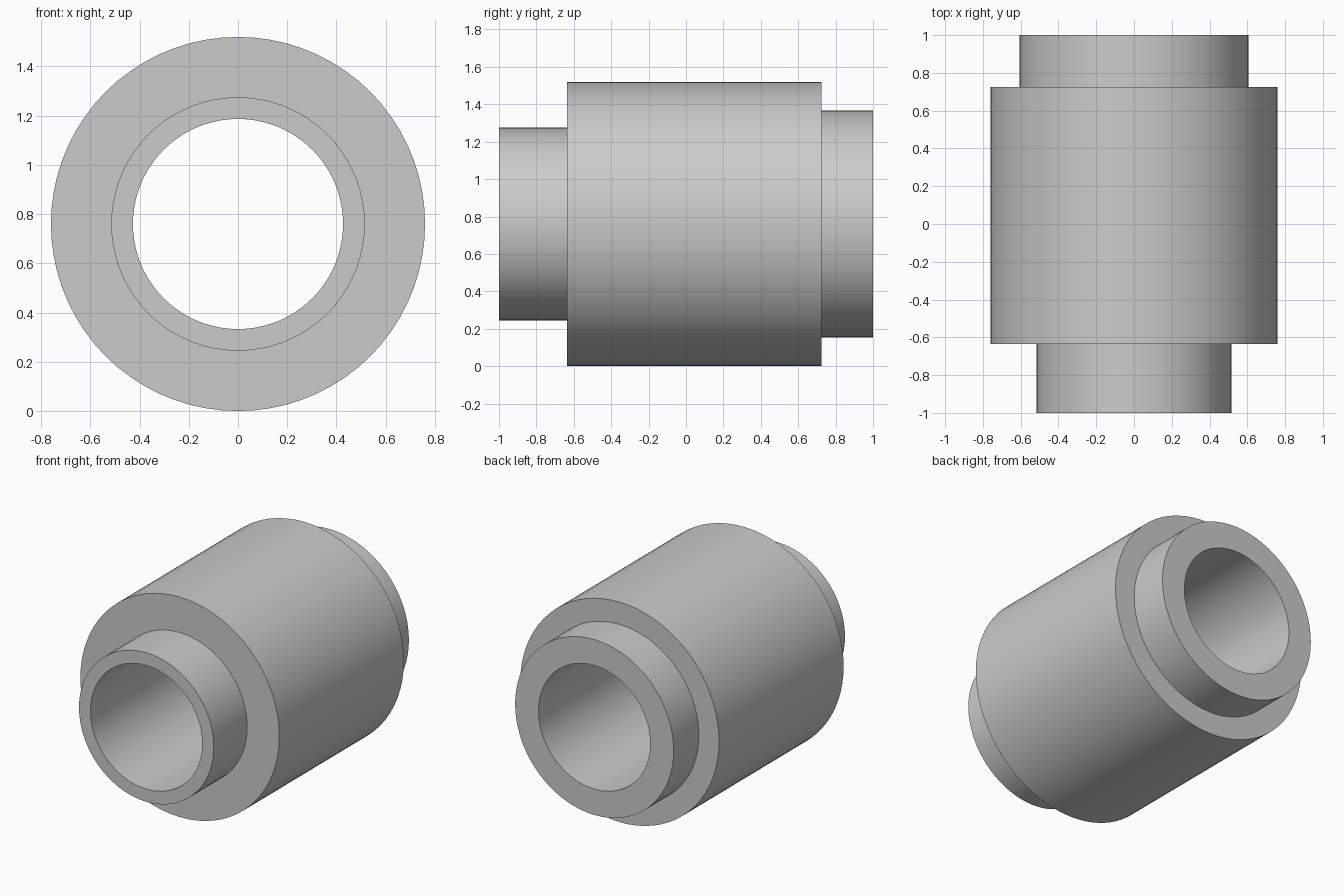
import bpy, bmesh
from math import sin, cos, tau, radians

cube = bpy.data.objects.get("Cube")
if cube:
    bpy.data.objects.remove(cube, do_unlink=True)

SIDES = 72
AXIS_Z = 0.76
BORE, FRONT, BODY, REAR = 0.427, 0.515, 0.76, 0.606

# Half section as (radius, y), running round the closed outline
profile = [(BORE, -1), (FRONT, -1), (FRONT, -0.635), (BODY, -0.635),
           (BODY, 0.725), (REAR, 0.725), (REAR, 1), (BORE, 1)]

# Plain grey metal
grey = bpy.data.materials.new("grey_metal")
grey.use_nodes = True
colour = (0.6, 0.6, 0.6, 1)
grey.diffuse_color = colour
grey.node_tree.nodes["Principled BSDF"].inputs["Base Color"].default_value = colour

# Stepped sleeve: revolve the section about the y axis
bm = bmesh.new()
rings = []
for radius, y in profile:
    angles = [tau * i / SIDES for i in range(SIDES)]
    rings.append([bm.verts.new((radius * cos(a), y, radius * sin(a))) for a in angles])
for ring, following in zip(rings, rings[1:] + rings[:1]):
    for i in range(SIDES):
        j = (i + 1) % SIDES
        bm.faces.new((ring[i], ring[j], following[j], following[i]))
bmesh.ops.recalc_face_normals(bm, faces=bm.faces)

mesh = bpy.data.meshes.new("stepped_sleeve")
bm.to_mesh(mesh)
bm.free()
mesh.materials.append(grey)
sleeve = bpy.data.objects.new("stepped_sleeve", mesh)
sleeve.location.z = AXIS_Z
bpy.context.collection.objects.link(sleeve)

# Smooth round walls, crisp steps
bpy.ops.object.select_all(action="DESELECT")
sleeve.select_set(True)
bpy.context.view_layer.objects.active = sleeve
bpy.ops.object.shade_smooth_by_angle(angle=radians(30))
